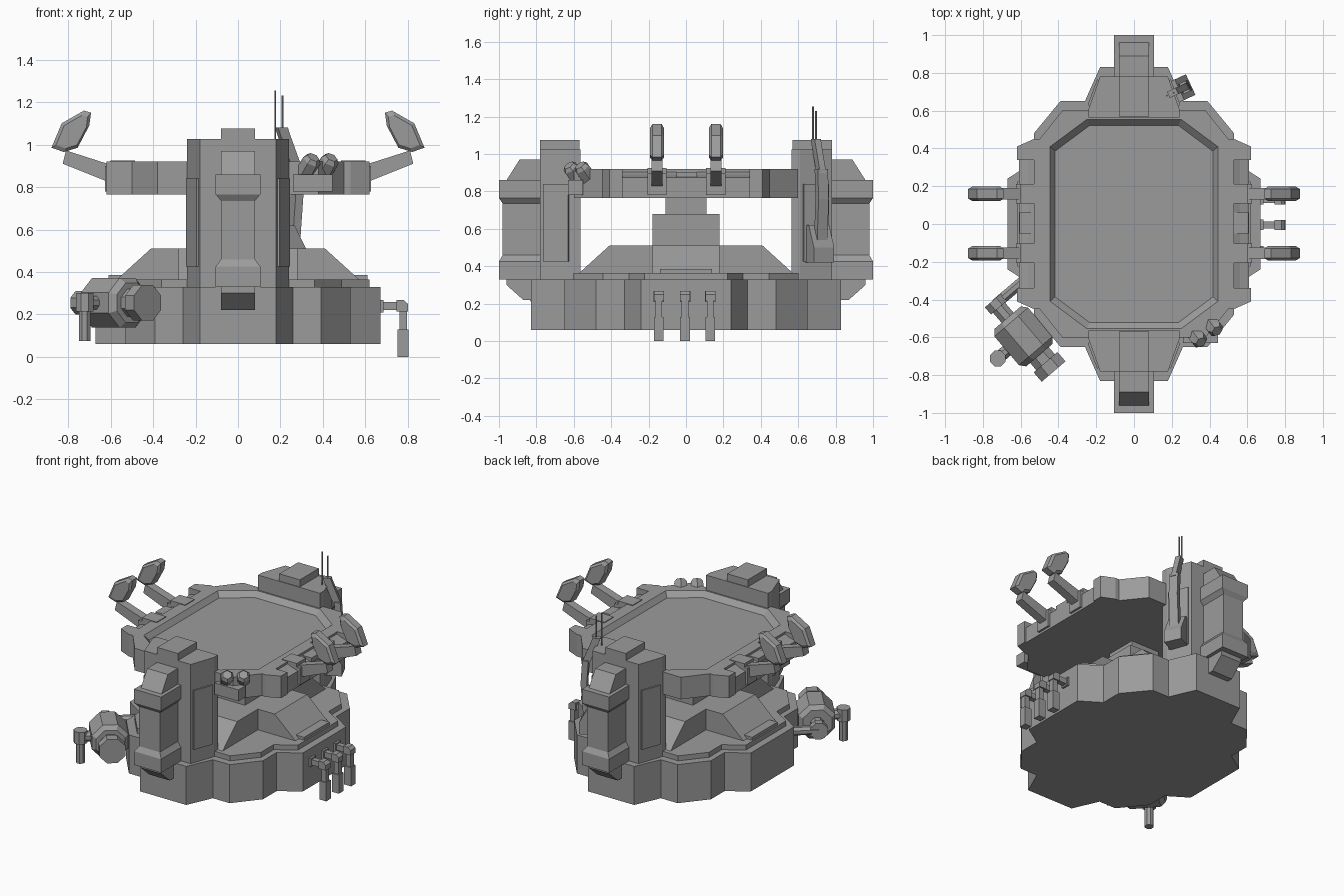
import bpy, bmesh, math
from mathutils import Vector

if "Cube" in bpy.data.objects:
    bpy.data.objects.remove(bpy.data.objects["Cube"])

grey = bpy.data.materials.new("concrete_grey")
grey.use_nodes = True
grey.diffuse_color = (0.33, 0.33, 0.33, 1)
grey.node_tree.nodes["Principled BSDF"].inputs["Base Color"].default_value = (0.33, 0.33, 0.33, 1)


def loft(name, rings):
    """Skin a closed solid through rings that share a point count."""
    bm = bmesh.new()
    loops = [[bm.verts.new(p) for p in ring] for ring in rings]
    n = len(loops[0])
    for a, b in zip(loops, loops[1:]):
        for i in range(n):
            bm.faces.new((a[i], a[(i + 1) % n], b[(i + 1) % n], b[i]))
    bm.faces.new(loops[0])
    bm.faces.new(loops[-1])
    bmesh.ops.recalc_face_normals(bm, faces=bm.faces)
    mesh = bpy.data.meshes.new(name)
    bm.to_mesh(mesh)
    bm.free()
    mesh.materials.append(grey)
    obj = bpy.data.objects.new(name, mesh)
    bpy.context.collection.objects.link(obj)
    return obj


def extrude(name, pts, axis, lo, hi):
    """Prism of a 2D profile along the given axis."""
    place = {"x": lambda p, d: (d, p[0], p[1]),
             "y": lambda p, d: (p[0], d, p[1]),
             "z": lambda p, d: (p[0], p[1], d)}[axis]
    return loft(name, [[place(p, d) for p in pts] for d in (lo, hi)])


def box(name, x, y, z):
    return extrude(name, [(x[0], y[0]), (x[1], y[0]), (x[1], y[1]), (x[0], y[1])], "z", *z)


def tube(name, path, sides=8):
    """Straight faceted tube; path holds (point, radius) pairs along one line."""
    axis = (Vector(path[-1][0]) - Vector(path[0][0])).normalized()
    up = Vector((0, 0, 1)) if abs(axis.z) < 0.95 else Vector((0, 1, 0))
    u = axis.cross(up).normalized()
    v = u.cross(axis)
    turn = math.pi / sides
    angles = [2 * math.pi * i / sides + turn for i in range(sides)]
    return loft(name, [[Vector(p) + r * (math.cos(t) * u + math.sin(t) * v) for t in angles]
                       for p, r in path])


def four_way(quarter):
    """Mirror a quarter outline, listed from the front towards +x, to all quadrants."""
    half = quarter + [(x, -y) for x, y in reversed(quarter)]
    return half + [(-x, y) for x, y in reversed(half)]


def scaled(pts, s):
    return [(x * s, y * s) for x, y in pts]


# Scalloped base, step and cross-shaped roof
base = four_way([(.18, -.83), (.26, -.65), (.39, -.65), (.53, -.48), (.53, -.33), (.67, -.24)])
extrude("base", base, "z", .06, .33)
extrude("base_step", scaled(base, .925), "z", .33, .365)
ramp = [(-.57, .365), (.57, .365), (.41, .51), (-.41, .51)]
extrude("roof_long", ramp, "x", -.28, .28)
extrude("roof_cross", ramp, "y", -.18, .18)
for s in (1, -1):
    box("roof_foot", (s * .54, s * .61), (-.14, .14), (.36, .385))
box("core_lower", (-.18, .18), (-.18, .18), (.5, .68))
box("core_upper", (-.11, .11), (-.11, .11), (.67, .8))

# Raised deck with a sunken octagonal floor
deck = extrude("deck", four_way([(.24, -.6), (.38, -.6), (.5, -.45), (.53, -.45), (.62, -.41),
                                 (.62, -.34), (.53, -.34)]), "z", .765, .92)
pit = four_way([(.25, -.555), (.445, -.41)])
cutter = loft("deck_cutter", [[(x * k, y * k, z) for x, y in pit]
                              for k, z in ((.94, .885), (1, .921), (1, 1.0))])
cut = deck.modifiers.new("pit", "BOOLEAN")
cut.operation = "DIFFERENCE"
cut.solver = "EXACT"
cut.object = cutter
bpy.context.view_layer.update()
result = bpy.data.meshes.new_from_object(deck.evaluated_get(bpy.context.evaluated_depsgraph_get()))
deck.modifiers.clear()
deck.data = result
bpy.data.objects.remove(cutter)

# Deck side ledges, each with two folded arms
for s in (1, -1):
    extrude("side_ledge", [(s * .5, .765), (s * .61, .765), (s * .61, .875), (s * .56, .89), (s * .5, .92)],
            "y", -.345, .345)
    box("ledge_block", (s * .51, s * .605), (-.05, .06), (.86, .905))
    for y in (.16, -.155):
        box("arm_mount", (s * .485, s * .6), (y - .052, y + .052), (.8, .925))
        box("arm_socket", (s * .58, s * .625), (y - .052, y + .052), (.78, .9))
        extrude("arm_boom", [(s * .6, .82), (s * .825, .91), (s * .81, .972), (s * .6, .905)],
                "y", y - .03, y + .03)
        head = [(.755, .985), (.82, .965), (.878, .985), (.83, 1.10), (.725, 1.16), (.692, 1.15), (.7, 1.09)]
        mid = (.77, 1.05)
        loft("arm_head", [[(s * (mid[0] + (x - mid[0]) * k), y + d, mid[1] + (z - mid[1]) * k)
                           for x, z in head]
                          for d, k in ((-.038, .8), (-.025, 1), (.025, 1), (.038, .8))])

# Front and back towers with buttress columns
column = [(.08, .87, .22), (.08, .96, .3), (.08, .96, .33), (.105, 1, .33), (.105, 1, .425),
          (.08, .98, .46), (.08, .98, .735), (.105, 1, .765), (.105, 1, .86), (.08, .96, .86),
          (.08, .89, .97)]
for s in (1, -1):
    extrude("tower", [(-.18, s * .78), (.18, s * .78), (.24, s * .61), (.24, s * .565),
                      (-.24, s * .565), (-.24, s * .61)], "z", .33, 1.025)
    box("tower_cap", (-.08, .08), (s * .57, s * .78), (1.02, 1.075))
    loft("buttress", [[(-w, s * .75, z), (w, s * .75, z), (w, s * y, z), (-w, s * y, z)]
                      for w, y, z in column])
    for side in (1, -1):
        extrude("tower_panel", [(side * .18, s * .76), (side * .195, s * .765),
                                (side * .245, s * .63), (side * .22, s * .62)], "z", .425, .84)

# Twin barrels at the front corner of the deck
box("barrel_bracket", (.26, .445), (-.63, -.55), (.78, .86))
for x, y in ((.32, -.575), (.405, -.515)):
    tip = Vector((.055, -.07, .1))
    foot = Vector((x - .025, y + .025, .83))
    tube("barrel", [(foot, .03), (foot + tip * .3, .03), (foot + tip * .3, .045),
                    (foot + tip * .95, .045), (foot + tip * 1.1, .03)], 6)

# Drum tank on the front corner
mid = Vector((-.585, -.595, .255))
along = Vector((.65, -.76, 0))
across = Vector((-.76, -.65, 0))
tube("tank", [(mid + along * d, r) for d, r in
              ((-.25, .06), (-.2, .06), (-.2, .045), (-.13, .045), (-.13, .1), (-.1, .127), (.1, .127),
               (.13, .1), (.13, .07), (.18, .07), (.18, .09), (.245, .09))])
outlet = mid + across * .18
tube("tank_outlet", [(mid, .035), (outlet, .035)])
tube("tank_elbow", [(outlet + Vector((0, 0, .045)), .045), (outlet - Vector((0, 0, .04)), .045),
                    (outlet - Vector((0, 0, .04)), .03), (outlet - Vector((0, 0, .18)), .03)])
tube("tank_feed", [(mid, .05), (mid - across * .2, .05)])
tube("tank_return", [(mid - along * .225, .03), (mid - along * .225 - across * .24, .03)])

# Row of drain pipes on the left side
for y in (-.145, -.005, .13):
    box("pipe_arm", (.64, .78), (y - .018, y + .018), (.22, .258))
    box("pipe_collar", (.655, .685), (y - .028, y + .028), (.21, .268))
    extrude("pipe_elbow", [(.745, .215), (.8, .215), (.8, .25), (.78, .268), (.745, .268)],
            "y", y - .027, y + .027)
    box("pipe_neck", (.76, .795), (y - .018, y + .018), (.12, .22))
    box("pipe_end", (.75, .803), (y - .026, y + .026), (0, .13))

# Antenna unit on the back tower
def turned(x, y, z):
    """Rotate a point of the unit about its own upright axis."""
    c, s = math.cos(math.radians(25)), math.sin(math.radians(25))
    return (.25 + c * x - s * y, .715 + s * x + c * y, z)


unit = loft("antenna_box", [[turned(x, y, z) for y in (-.06, .06) for x in ((-.055, .055) if y < 0 else (.055, -.055))]
                            for z in (.42, .5)])
loft("antenna_hood", [[turned(x, y, z) for x, y in ((-.055, -.06), (w, -.06), (w, .06), (-.055, .06))]
                      for z, w in ((.5, .055), (.62, -.01))])
loft("antenna_blade", [[turned(x + dx, y, z) for dx, y in ((-.02, -.03), (.02, -.03), (.02, .03), (-.02, .03))]
                       for x, z in ((.01, .5), (.03, .76), (.02, .92))])
loft("antenna_arm", [[turned(x + dx, y, z) for dx, y in ((-.025, -.018), (.025, -.018), (.025, .018), (-.025, .018))]
                     for x, z in ((.02, .9), (-.04, 1.05), (-.05, 1.08))])
for x, y, top in ((.175, .68, 1.255), (.21, .695, 1.23)):
    tube("antenna_rod", [((x, y, 1.0), .005), ((x, y, top), .005)], 6)
